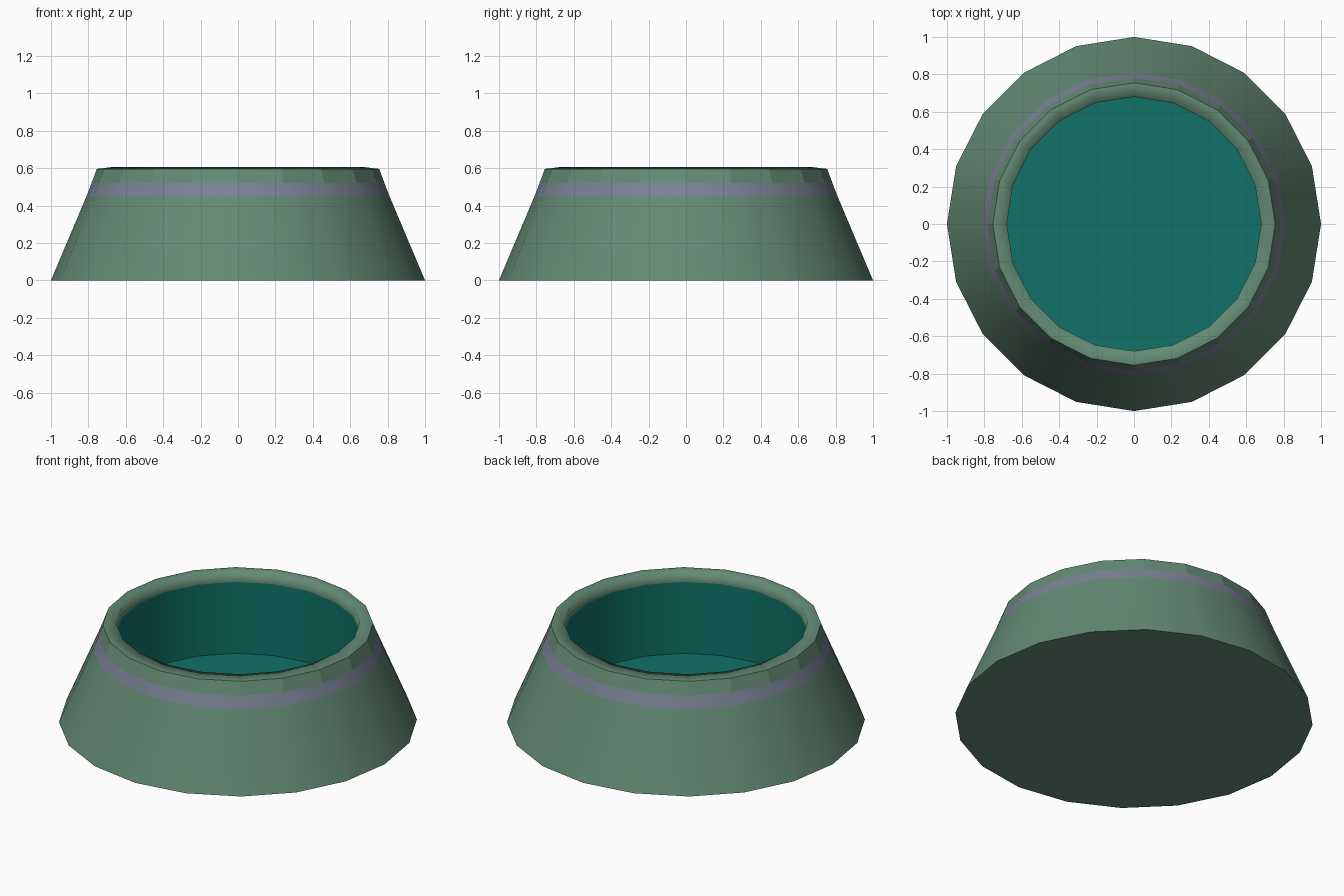
import bpy, bmesh
from math import cos, sin, pi, radians

if "Cube" in bpy.data.objects:
    bpy.data.objects.remove(bpy.data.objects["Cube"])

SIDES = 20

def material(name, rgb):
    m = bpy.data.materials.new(name)
    m.diffuse_color = (*rgb, 1)
    m.use_nodes = True
    m.node_tree.nodes["Principled BSDF"].inputs["Base Color"].default_value = m.diffuse_color
    return m

green = material("green_glaze", (0.127, 0.254, 0.178))
lavender = material("lavender_stripe", (0.195, 0.223, 0.296))
teal = material("teal_lining", (0.005, 0.17, 0.14))

# Bowl profile from base to inner floor: (radius, height)
profile = [(1.0, 0), (0.81, 0.45), (0.783, 0.52), (0.755, 0.596),
           (0.68, 0.605), (0.68, 0.54), (0.68, 0.10)]
# Material slot of each band: 0 body, 1 stripe, 2 lining
bands = [0, 1, 0, 0, 0, 2]

bm = bmesh.new()
rings = [[bm.verts.new((r * cos(2 * pi * i / SIDES), r * sin(2 * pi * i / SIDES), z))
          for i in range(SIDES)] for r, z in profile]

# Walls, stripe, rim and lining
for k, slot in enumerate(bands):
    for i in range(SIDES):
        j = (i + 1) % SIDES
        f = bm.faces.new((rings[k][i], rings[k][j], rings[k + 1][j], rings[k + 1][i]))
        f.material_index = slot
        f.smooth = k != 2

# Underside and inner floor
bm.faces.new(rings[0][::-1])
bm.faces.new(rings[-1]).material_index = 2

# Crisp edges at the base, rim and floor
for e in bm.edges:
    if len(e.link_faces) == 2 and e.calc_face_angle() > radians(30):
        e.smooth = False

mesh = bpy.data.meshes.new("pet_bowl")
bm.to_mesh(mesh)
bm.free()
for m in (green, lavender, teal):
    mesh.materials.append(m)
bowl = bpy.data.objects.new("pet_bowl", mesh)
bpy.context.collection.objects.link(bowl)
